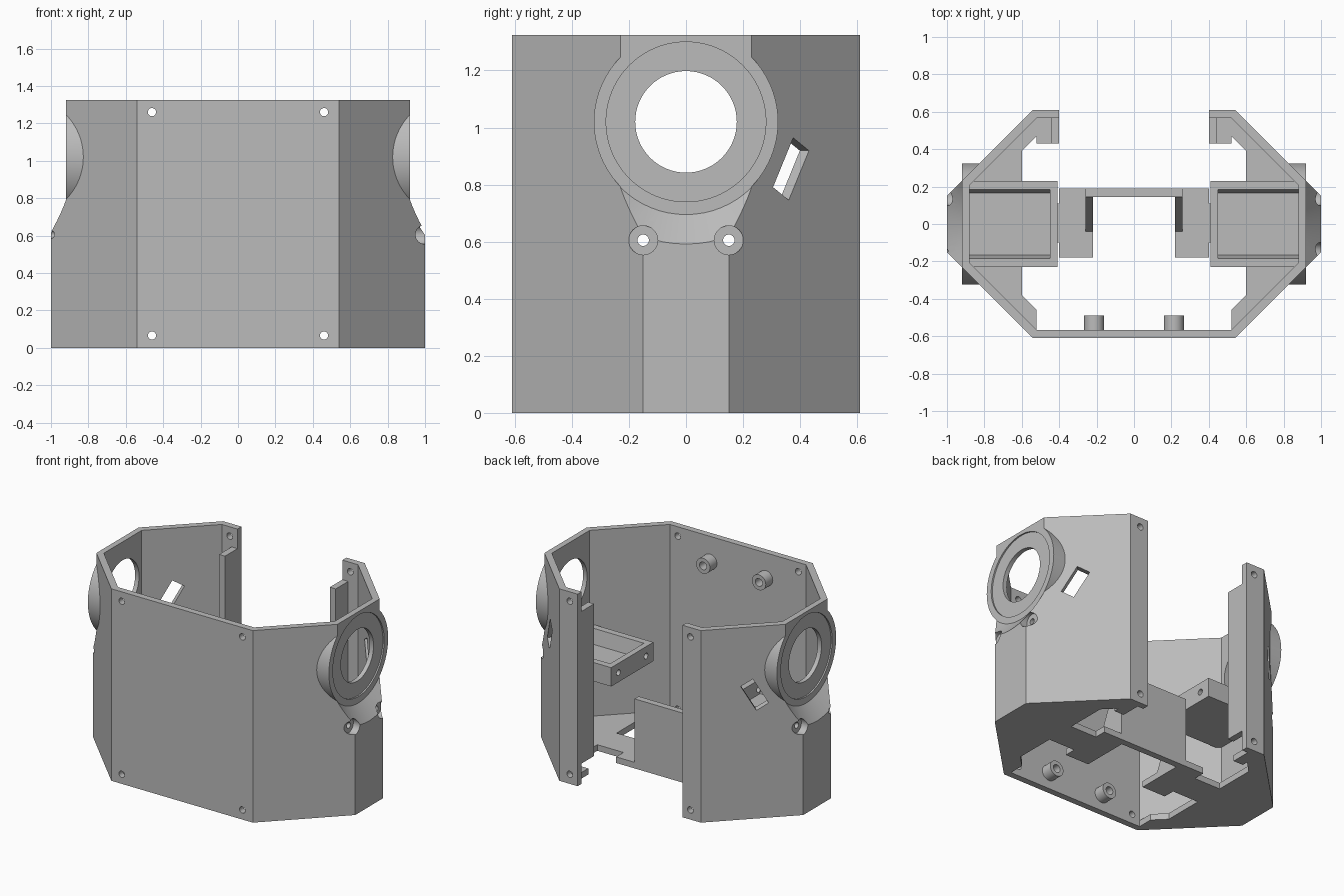
import bpy, bmesh, math
from mathutils import Matrix, Vector

cube = bpy.data.objects.get("Cube")
if cube:
    bpy.data.objects.remove(cube, do_unlink=True)

grey = bpy.data.materials.new("plain grey")
grey.use_nodes = True
COLOUR = (0.5, 0.5, 0.5, 1)
grey.diffuse_color = COLOUR
grey.node_tree.nodes["Principled BSDF"].inputs["Base Color"].default_value = COLOUR

HEIGHT = 1.325
RING_Z = 1.02
FLOOR = 0.042


def finish(name, bm):
    bmesh.ops.recalc_face_normals(bm, faces=bm.faces)
    mesh = bpy.data.meshes.new(name)
    bm.to_mesh(mesh)
    bm.free()
    mesh.materials.append(grey)
    ob = bpy.data.objects.new(name, mesh)
    bpy.context.collection.objects.link(ob)
    return ob


def prism(name, points, lo, hi, axis="z"):
    """Extrude a closed outline: (x, y) along z, or (y, z) along x."""
    bm = bmesh.new()
    place = (lambda a, b, t: (a, b, t)) if axis == "z" else (lambda a, b, t: (t, a, b))
    low = [bm.verts.new(place(a, b, lo)) for a, b in points]
    high = [bm.verts.new(place(a, b, hi)) for a, b in points]
    bm.faces.new(low)
    bm.faces.new(high)
    for i in range(len(points)):
        j = (i + 1) % len(points)
        bm.faces.new((low[i], low[j], high[j], high[i]))
    return finish(name, bm)


def box(name, x, y, z, matrix=Matrix()):
    """Box from three (low, high) ranges."""
    bm = bmesh.new()
    size = Matrix.Diagonal([b - a for a, b in (x, y, z)] + [1])
    mid = Matrix.Translation([(a + b) / 2 for a, b in (x, y, z)])
    bmesh.ops.create_cube(bm, size=1, matrix=matrix @ mid @ size)
    return finish(name, bm)


def rod(name, start, end, r1, r2=None, sides=64):
    """Cylinder or cone frustum between two points."""
    a, b = Vector(start), Vector(end)
    turn = (b - a).to_track_quat("Z", "Y").to_matrix().to_4x4()
    bm = bmesh.new()
    bmesh.ops.create_cone(bm, cap_ends=True, segments=sides, radius1=r1,
                          radius2=r1 if r2 is None else r2, depth=(b - a).length,
                          matrix=Matrix.Translation((a + b) / 2) @ turn)
    return finish(name, bm)


def combine(target, tool, operation="DIFFERENCE"):
    """Apply a boolean and remove the tool."""
    tool.hide_render = True
    mod = target.modifiers.new("boolean", "BOOLEAN")
    mod.operation, mod.solver, mod.object = operation, "EXACT", tool
    bpy.context.view_layer.objects.active = target
    bpy.ops.object.modifier_apply(modifier=mod.name)
    bpy.data.objects.remove(tool, do_unlink=True)


def mirrored(half):
    return half + [(-x, y) for x, y in reversed(half)]


# Octagonal shell with round bosses on both sides
shell = prism("shell", mirrored([(0.54, -0.61), (1, -0.15), (1, 0.15), (0.54, 0.61)]), 0, HEIGHT)
for s in (1, -1):
    # Recess the upper side wall, with a conical transition at its lower end
    combine(shell, rod("cutter", (s * 0.92, 0, RING_Z), (s * 1.04, 0, RING_Z), 0.325, 0.48))
    combine(shell, box("cutter", sorted((s * 0.92, s * 1.1)), (-0.4, 0.4), (RING_Z, 1.5)))
    combine(shell, rod("boss", (s * 0.7, 0, RING_Z), (s * 0.92, 0, RING_Z), 0.323, sides=96), "UNION")
combine(shell, box("cutter", (-2, 2), (-2, 2), (HEIGHT, 2)))
inner = [(0.52, -0.566), (0.88, -0.206), (0.88, 0.206), (0.52, 0.566)]
combine(shell, prism("cutter", mirrored(inner), -0.1, 1.5))
combine(shell, box("cutter", (-0.4, 0.4), (0.3, 0.8), (-0.1, 1.5)))

# Openings in the shell
for s in (1, -1):
    combine(shell, rod("cutter", (s * 0.7, 0, RING_Z), (s * 1.1, 0, RING_Z), 0.178))
    combine(shell, rod("cutter", (s * 0.91, 0, RING_Z), (s * 1.1, 0, RING_Z), 0.28, sides=96))
    for y in (-0.15, 0.15):
        combine(shell, rod("cutter", (s * 0.8, y, 0.605), (s * 1.1, y, 0.605), 0.02, sides=24))
        combine(shell, rod("cutter", (s * 0.95, y, 0.605), (s * 1.1, y, 0.605), 0.051, sides=32))
    for z in (0.066, 1.26):
        combine(shell, rod("cutter", (s * 0.46, -0.8, z), (s * 0.46, 0.8, z), 0.022, sides=24))
    # Tilted slot in the rear diagonal wall
    tilt = (Matrix.Translation((s * 0.782, 0.368, 0.855))
            @ Matrix.Rotation(math.radians(90 - s * 45), 4, "Z")
            @ Matrix.Rotation(math.radians(-s * 30), 4, "X"))
    combine(shell, box("cutter", (-0.15, 0.15), (-0.045, 0.045), (-0.1, 0.1), tilt))

# Base plate with its cut-outs
edge = [(0, 0.145), (0.22, 0.145), (0.22, -0.18), (0.4, -0.18), (0.4, -0.1), (0.6, -0.1),
        (0.6, -0.38), (0.52, -0.46), (0.52, -0.58), (0.54, -0.6), (0.99, -0.15),
        (0.99, 0.15), (0.54, 0.6), (0.445, 0.6), (0.445, 0.43), (0.52, 0.43),
        (0.52, 0.47), (0.6, 0.39), (0.6, 0.11), (0.4, 0.11), (0.4, 0.19), (0, 0.19)]
base = prism("base_plate", mirrored(edge[1:-1]), 0, FLOOR)

# Upright plate at the rear of the base
box("upright_plate", (-0.26, 0.26), (0.145, 0.19), (0, 0.48))

parts = [shell]
for s, side in ((1, "left"), (-1, "right")):
    # Triangular rib bracing the upright plate
    prism(side + "_rib", [(-0.04, FLOOR - 0.01), (0.15, FLOOR - 0.01), (0.15, 0.48), (-0.04, FLOOR)],
          s * 0.22, s * 0.26, "x")

    # Rail inside the rear flange
    box(side + "_rail", sorted((s * 0.4, s * 0.445)), (0.43, 0.575), (0.14, 1.19))

    # Shallow tray with drafted sides and two screw holes
    tray = box(side + "_tray", sorted((s * 0.41, s * 0.895)), (-0.23, 0.23), (0.54, 0.67))
    combine(tray, prism("cutter", [(-0.165, 0.57), (0.165, 0.57), (0.186, 0.68), (-0.186, 0.68)],
                        s * 0.45, s * 0.88, "x"))
    for y in (-0.15, 0.15):
        combine(tray, rod("cutter", (s * 0.35, y, 0.605), (s * 0.95, y, 0.605), 0.02, sides=24))
    parts.append(tray)

    # Threaded standoffs on the inside of the front wall
    for z, level in ((0.11, "lower"), (1.15, "upper")):
        post = rod(f"{side}_{level}_standoff", (s * 0.213, -0.575, z), (s * 0.213, -0.49, z), 0.053, sides=32)
        combine(post, rod("cutter", (s * 0.213, -0.56, z), (s * 0.213, -0.48, z), 0.027, sides=24))
        parts.append(post)

# Smooth the round surfaces, keep the edges sharp
for ob in bpy.context.view_layer.objects:
    ob.select_set(ob in parts)
bpy.context.view_layer.objects.active = shell
bpy.ops.object.shade_smooth_by_angle(angle=math.radians(25))
